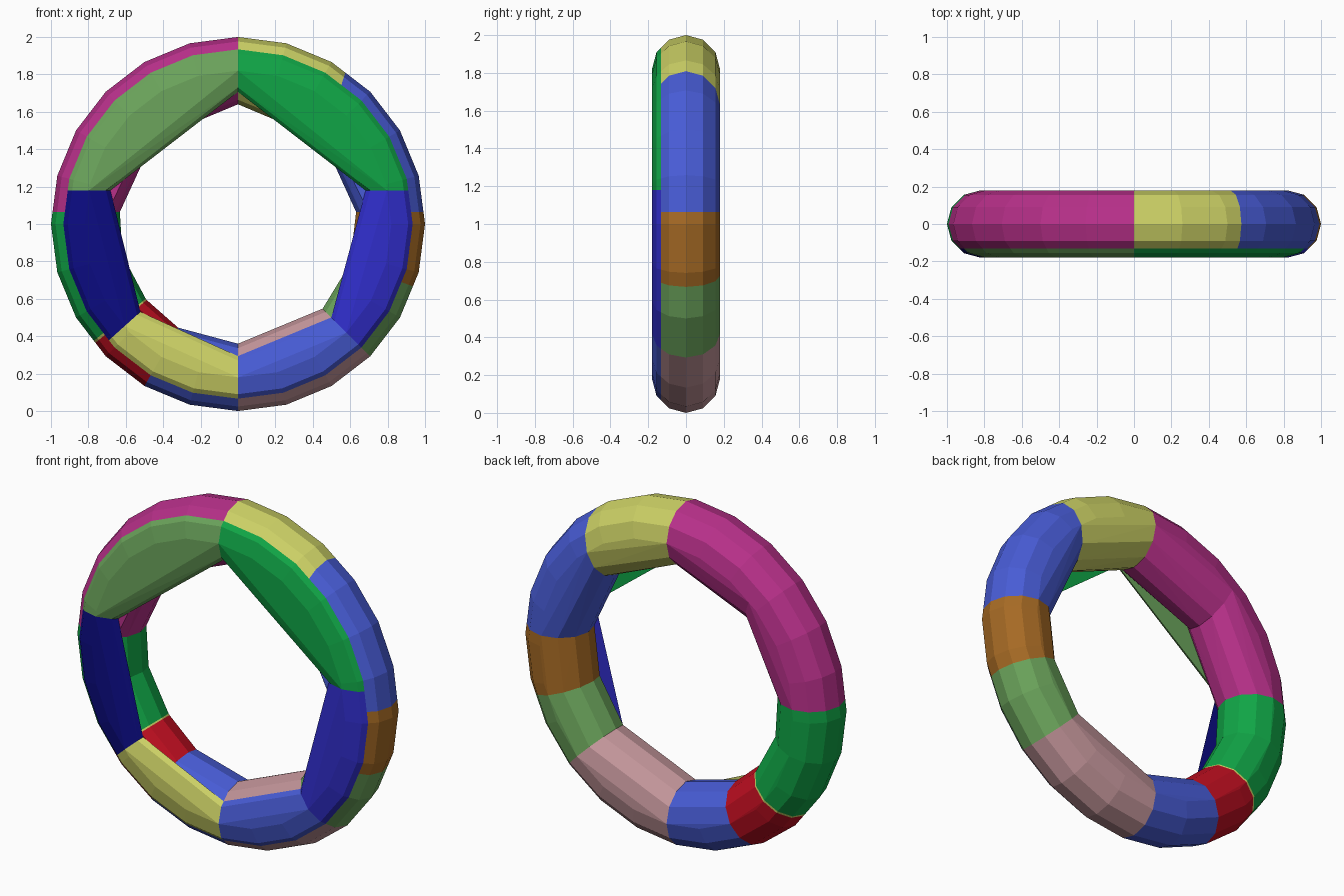
import bpy, bmesh, math
from mathutils import Vector

cube = bpy.data.objects.get("Cube")
if cube:
    bpy.data.objects.remove(cube, do_unlink=True)

MAJOR, MINOR = 0.82, 0.18      # ring and tube radii
SPLIT_Y = -0.132               # plane between front caps and main ring


def linear(c):
    c /= 255
    return c / 12.92 if c <= 0.04045 else ((c + 0.055) / 1.055) ** 2.4


def material(name, rgb):
    col = [linear(c) for c in rgb] + [1.0]
    m = bpy.data.materials.new(name)
    m.use_nodes = True
    m.diffuse_color = col
    m.node_tree.nodes["Principled BSDF"].inputs["Base Color"].default_value = col
    return m


MATS = {n: material(n, c) for n, c in {
    "magenta": (184, 48, 138), "light_green": (108, 165, 92), "green": (16, 165, 70),
    "yellow": (205, 210, 102), "blue": (72, 92, 214), "brown": (166, 106, 36),
    "pink": (195, 149, 154), "red": (190, 14, 32), "navy": (12, 12, 132),
    "indigo": (48, 45, 202)}.items()}


# Half-spaces are (normal x, normal z, distance) in the ring's plane
def after(deg):
    a = math.radians(deg)
    return (-math.sin(a), math.cos(a), 0.0)


def before(deg):
    a = math.radians(deg)
    return (math.sin(a), -math.cos(a), 0.0)


def flip(p):
    return tuple(-v for v in p)


def torus():
    bm = bmesh.new()
    n, k = 24, 12
    rings = []
    for i in range(n):
        a = 2 * math.pi * i / n
        ring = []
        for j in range(k):
            t = 2 * math.pi * j / k
            r = MAJOR + MINOR * math.cos(t)
            ring.append(bm.verts.new((r * math.cos(a), MINOR * math.sin(t), r * math.sin(a))))
        rings.append(ring)
    for i in range(n):
        p, q = rings[i], rings[(i + 1) % n]
        for j in range(k):
            bm.faces.new((p[j], p[(j + 1) % k], q[(j + 1) % k], q[j]))
    return bm


def piece(name, mat, front, *planes):
    """Cut a section out of the ring and wrap it in its convex hull."""
    bm = torus()
    cuts = [(Vector((x, 0, z)), d) for x, z, d in planes]
    cuts.append((Vector((0, -1, 0)), -SPLIT_Y) if front else (Vector((0, 1, 0)), SPLIT_Y))
    for no, d in cuts:
        bmesh.ops.bisect_plane(bm, geom=bm.verts[:] + bm.edges[:] + bm.faces[:], dist=1e-5,
                               plane_co=no * d, plane_no=no, clear_inner=True)
    points = [v.co.copy() for v in bm.verts]
    bm.free()

    hull = bmesh.new()
    for co in points:
        hull.verts.new(co + Vector((0, 0, 1)))
    bmesh.ops.remove_doubles(hull, verts=hull.verts[:], dist=1e-4)
    bmesh.ops.convex_hull(hull, input=hull.verts[:])
    bmesh.ops.delete(hull, geom=[v for v in hull.verts if not v.link_faces], context='VERTS')
    bmesh.ops.dissolve_limit(hull, angle_limit=math.radians(0.5),
                             verts=hull.verts[:], edges=hull.edges[:])
    bmesh.ops.recalc_face_normals(hull, faces=hull.faces[:])
    me = bpy.data.meshes.new(name)
    hull.to_mesh(me)
    hull.free()
    me.materials.append(MATS[mat])
    ob = bpy.data.objects.new(name, me)
    bpy.context.collection.objects.link(ob)


LEFT, RIGHT = (1, 0, 0), (-1, 0, 0)
ABOVE = (0, 1, 0.064)
CAP_ABOVE = (0, 1, 0.18)
SLANT_L = (0.950, -0.311, 0.294)     # slanted joint, upper left
SLANT_R = (0.908, 0.420, -0.222)     # slanted joint, upper right

# Main ring
piece("ring_top_right", "magenta", False, RIGHT, ABOVE, SLANT_R)
piece("ring_upper_right", "magenta", False, RIGHT, ABOVE, flip(SLANT_R))
piece("ring_top_left", "yellow", False, LEFT, ABOVE, flip(SLANT_L))
piece("ring_upper_left", "blue", False, LEFT, ABOVE, SLANT_L)
piece("ring_side_left", "brown", False, LEFT, flip(ABOVE), after(-19.6))
for name, mat, a, b in (
        ("ring_lower_left", "light_green", -45, -19.6),
        ("ring_bottom_left", "pink", -90, -45),
        ("ring_bottom_right", "blue", 240, 270),
        ("ring_lower_right", "red", 219.8, 240),
        ("ring_thin_joint", "yellow", 219, 219.8),
        ("ring_side_right_lower", "green", 195, 219)):
    piece(name, mat, False, after(a), before(b))
piece("ring_side_right", "green", False, RIGHT, flip(ABOVE), before(195))

# Front caps
piece("cap_top_right", "light_green", True, RIGHT, CAP_ABOVE)
piece("cap_top_left", "green", True, LEFT, CAP_ABOVE)
piece("cap_side_right", "navy", True, RIGHT, flip(CAP_ABOVE), before(222))
piece("cap_side_left", "indigo", True, LEFT, flip(CAP_ABOVE), after(-45))
piece("cap_bottom_right", "yellow", True, after(222), before(270))
piece("cap_bottom_left", "blue", True, after(-90), before(-45))
